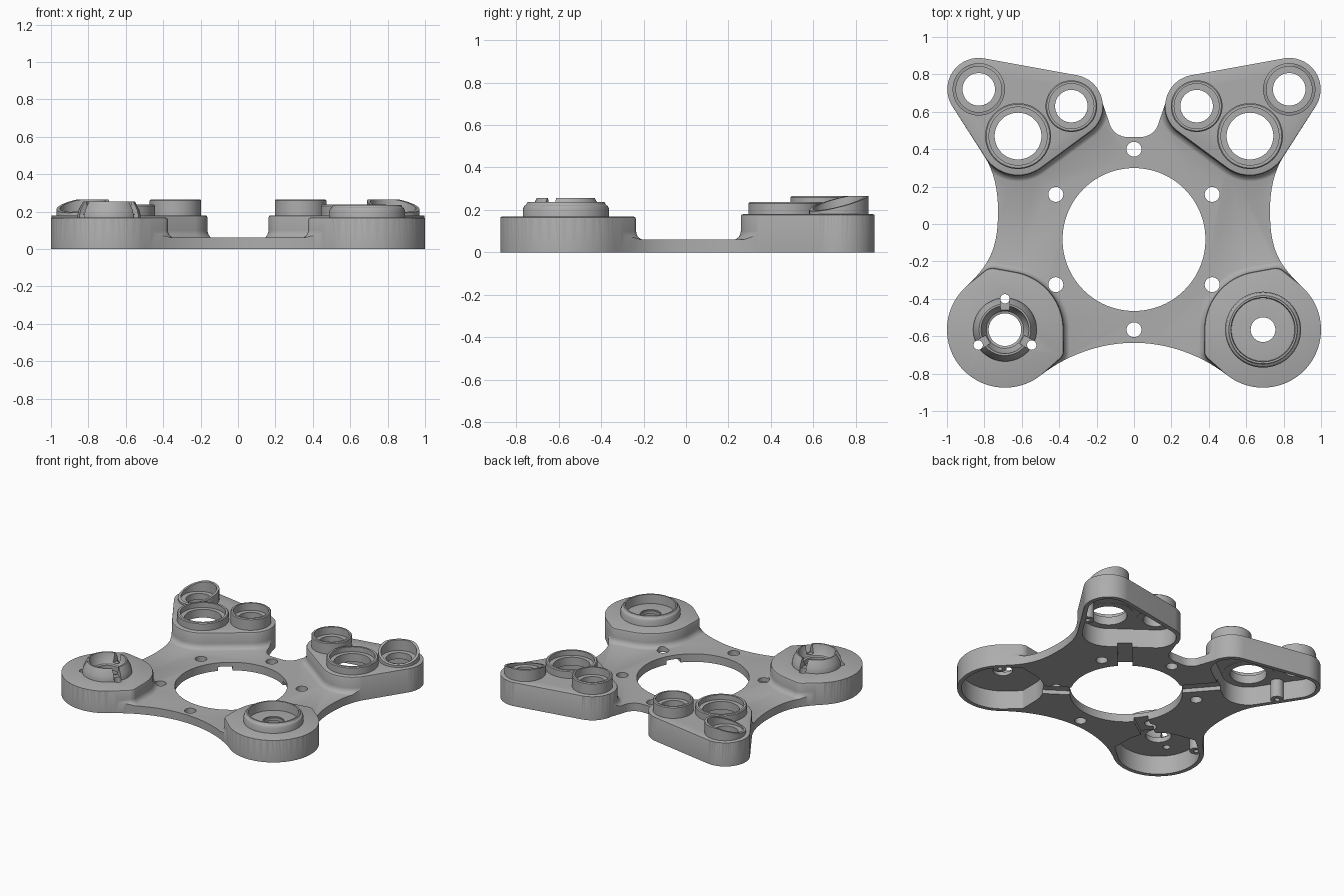
import bpy, bmesh, math
from mathutils import Vector
from mathutils.geometry import interpolate_bezier

cube = bpy.data.objects.get("Cube")
if cube:
    bpy.data.objects.remove(cube, do_unlink=True)

grey = bpy.data.materials.new("satin grey")
grey.use_nodes = True
COLOUR = (0.42, 0.42, 0.42, 1)
grey.diffuse_color = COLOUR
grey.node_tree.nodes["Principled BSDF"].inputs["Base Color"].default_value = COLOUR


def make(name, bm):
    bmesh.ops.recalc_face_normals(bm, faces=bm.faces)
    mesh = bpy.data.meshes.new(name)
    bm.to_mesh(mesh)
    bm.free()
    mesh.materials.append(grey)
    obj = bpy.data.objects.new(name, mesh)
    bpy.context.collection.objects.link(obj)
    return obj


def loft(name, rings):
    """Skin a stack of (outline, z) rings and cap both ends."""
    bm = bmesh.new()
    rows = [[bm.verts.new((x, y, z)) for x, y in pts] for pts, z in rings]
    n = len(rows[0])
    for a, b in zip(rows, rows[1:]):
        for i in range(n):
            j = (i + 1) % n
            bm.faces.new((a[i], a[j], b[j], b[i]))
    bm.faces.new(rows[0])
    bm.faces.new(rows[-1])
    return make(name, bm)


def lathe(name, x, y, profile, seg=64, top=None):
    """Revolve a closed (radius, z) profile; top(dx, dy) reshapes the highest rim."""
    bm = bmesh.new()
    peak = max(z for r, z in profile)
    cols = []
    for i in range(seg):
        c, s = math.cos(math.tau * i / seg), math.sin(math.tau * i / seg)
        cols.append([bm.verts.new((x + r * c, y + r * s,
                     top(r * c, r * s) if top and z == peak else z)) for r, z in profile])
    for i in range(seg):
        a, b = cols[i], cols[(i + 1) % seg]
        for j in range(len(profile)):
            k = (j + 1) % len(profile)
            bm.faces.new((a[j], a[k], b[k], b[j]))
    return make(name, bm)


def arc(cx, cy, r, a0, a1, n):
    angles = [math.radians(a0 + (a1 - a0) * i / n) for i in range(n + 1)]
    return [(cx + r * math.cos(a), cy + r * math.sin(a)) for a in angles]


def bezier(*pts):
    return [(p.x, p.y) for p in interpolate_bezier(*[Vector(p) for p in pts], 14)]


def hull(circles, off, n=120):
    """Rounded outline stretched around several circles."""
    pts = []
    for i in range(n):
        a = math.tau * i / n
        c, s = math.cos(a), math.sin(a)
        x, y, r = max(circles, key=lambda k: k[0] * c + k[1] * s + k[2])
        pts.append((x + (r + off) * c, y + (r + off) * s))
    return pts


def cylinder(x, y, r, z0, z1, n=48):
    ring = arc(x, y, r, 0, 360, n)[:-1]
    return loft("cutter", [(ring, z0), (ring, z1)])


def channel(x0, y0, x1, y1, w, z0, z1):
    d = Vector((x1 - x0, y1 - y0)).normalized() * w / 2
    ring = [(x0 - d.y, y0 + d.x), (x0 + d.y, y0 - d.x), (x1 + d.y, y1 - d.x), (x1 - d.y, y1 + d.x)]
    return loft("cutter", [(ring, z0), (ring, z1)])


def combine(obj, other, operation):
    other.hide_render = True
    mod = obj.modifiers.new("combine", 'BOOLEAN')
    mod.operation, mod.solver, mod.object = operation, 'EXACT', other
    bpy.context.view_layer.objects.active = obj
    bpy.ops.object.modifier_apply(modifier=mod.name)
    bpy.data.objects.remove(other, do_unlink=True)


def flip(circles, side):
    return [(side * x, y, r) for x, y, r in circles]


# Silhouette of the whole frame: one half, then mirrored
half = [(0, 0.465)] + arc(0.035, 0.565, 0.1, -90, -12, 10)
half += arc(0.335, 0.63, 0.168, 175, 100, 14) + arc(0.83, 0.72, 0.168, 100, -32.6, 24)
half += bezier((0.797, 0.357), (0.745, 0.275), (0.727, 0.17), (0.727, 0.07))
half += bezier((0.727, 0.07), (0.727, -0.13), (0.77, -0.215), (0.898, -0.335))[1:]
half += arc(0.69, -0.565, 0.31, 46, -128, 40)
half += bezier((0.499, -0.809), (0.38, -0.715), (0.2, -0.635), (0, -0.635))[1:]
outline = half + [(-x, y) for x, y in reversed(half[1:-1])]
silhouette = loft("silhouette", [(outline, 0), (outline, 0.5)])

# Pods at the four corners
BACK = [(0.83, 0.72, 0.172), (0.335, 0.63, 0.172), (0.62, 0.47, 0.212)]
FRONT = [(0.69, -0.565, 0.314), (0.757, -0.3, 0.065), (0.43, -0.68, 0.055), (0.56, -0.47, 0.05)]
PODS = [(flip(c, s), top) for s in (1, -1) for c, top in ((BACK, 0.18), (FRONT, 0.168))]

# Flat plate with filleted pods, trimmed to the silhouette
square = [(-1.5, -1.5), (1.5, -1.5), (1.5, 1.5), (-1.5, 1.5)]
frame = loft("frame", [(square, -0.1), (square, 0.06)])
for circles, top in PODS:
    steps = [(0.035, -0.05), (0.035, 0.058), (0.022, 0.063), (0.009, 0.073), (0.002, 0.087),
             (0, 0.1), (0, top - 0.012), (-0.004, top - 0.003), (-0.012, top)]
    combine(frame, loft("pod", [(hull(circles, off), z) for off, z in steps]), 'UNION')
combine(frame, silhouette, 'INTERSECT')

# Hollow undersides, with screw posts inside, and wire channels to the centre
HUB = (0, -0.083)
for circles, top in PODS:
    ring = hull(circles, -0.034)
    combine(frame, loft("cavity", [(ring, -0.1), (ring, 0.14)]), 'DIFFERENCE')
    x = sum(c[0] for c in circles[:3]) / 3
    y = sum(c[1] for c in circles[:3]) / 3
    combine(frame, channel(x, y, *HUB, 0.1, -0.1, 0.03), 'DIFFERENCE')
for side in (1, -1):
    for x, y in ((0.84, 0.51), (0.87, -0.38)):
        combine(frame, cylinder(side * x, y, 0.045, 0.004, 0.15, 24), 'UNION')
        combine(frame, cylinder(side * x, y, 0.017, -0.1, 0.1, 16), 'DIFFERENCE')

# Centre opening and ring of bolt holes
combine(frame, cylinder(*HUB, 0.382, -0.1, 0.3, 96), 'DIFFERENCE')
for i in range(6):
    a = math.radians(30 + 60 * i)
    combine(frame, cylinder(0.4825 * math.cos(a), HUB[1] + 0.4825 * math.sin(a), 0.04, -0.1, 0.3, 32),
            'DIFFERENCE')

parts = [frame]


def socket(name, x, y, bore, profile, top=None):
    """Open the frame and set a revolved socket into the opening."""
    combine(frame, cylinder(x, y, bore + 0.006, 0.1, 0.4, 64), 'DIFFERENCE')
    part = lathe(name, x, y, [(bore, 0.138)] + profile, 64, top)
    parts.append(part)
    return part


def tube(outer, lip, bore, height, floor):
    return [(outer, 0.138), (outer, height - 0.006), (outer - 0.006, height), (lip, height),
            (lip, floor), (bore, floor)]


# Three sockets on each back pod, the outer one with a slanted rim
for side, label in ((1, "left"), (-1, "right")):
    socket(label + "_large_socket", side * 0.62, 0.47, 0.125, tube(0.176, 0.155, 0.125, 0.237, 0.2))
    socket(label + "_inner_socket", side * 0.335, 0.63, 0.087, tube(0.138, 0.12, 0.087, 0.265, 0.21))
    slant = [(0.14, 0.138), (0.14, 0.265), (0.122, 0.265), (0.122, 0.185), (0.087, 0.185)]
    socket(label + "_slanted_socket", side * 0.83, 0.72, 0.087, slant,
           lambda dx, dy, s=side: min(0.265, 0.235 + 0.25 * dy - 0.16 * s * dx))

# Wide dish on the front left pod
socket("left_front_dish", 0.69, -0.565, 0.066,
       [(0.203, 0.138), (0.203, 0.205), (0.196, 0.219), (0.188, 0.224), (0.182, 0.236),
        (0.172, 0.236), (0.168, 0.152), (0.105, 0.152), (0.105, 0.16), (0.066, 0.16)])

# Notched dome on the front right pod, cut by three slots
X, Y = -0.69, -0.565
dome = socket("right_front_dome", X, Y, 0.087,
              [(0.17, 0.138), (0.17, 0.178), (0.162, 0.21), (0.138, 0.255), (0.128, 0.255),
               (0.12, 0.215), (0.1, 0.18), (0.087, 0.175)])
for angle in (90, 210, 330):
    c, s = math.cos(math.radians(angle)), math.sin(math.radians(angle))
    combine(dome, channel(X + 0.105 * c, Y + 0.105 * s, X + 0.3 * c, Y + 0.3 * s, 0.05, 0.185, 0.4),
            'DIFFERENCE')
    for part in (dome, frame):
        combine(part, cylinder(X + 0.165 * c, Y + 0.165 * s, 0.025, 0.1, 0.4, 24), 'DIFFERENCE')

# Smooth rounded surfaces, crisp edges
bpy.ops.object.select_all(action='DESELECT')
for part in parts:
    part.select_set(True)
bpy.context.view_layer.objects.active = frame
bpy.ops.object.shade_smooth_by_angle(angle=math.radians(30))
